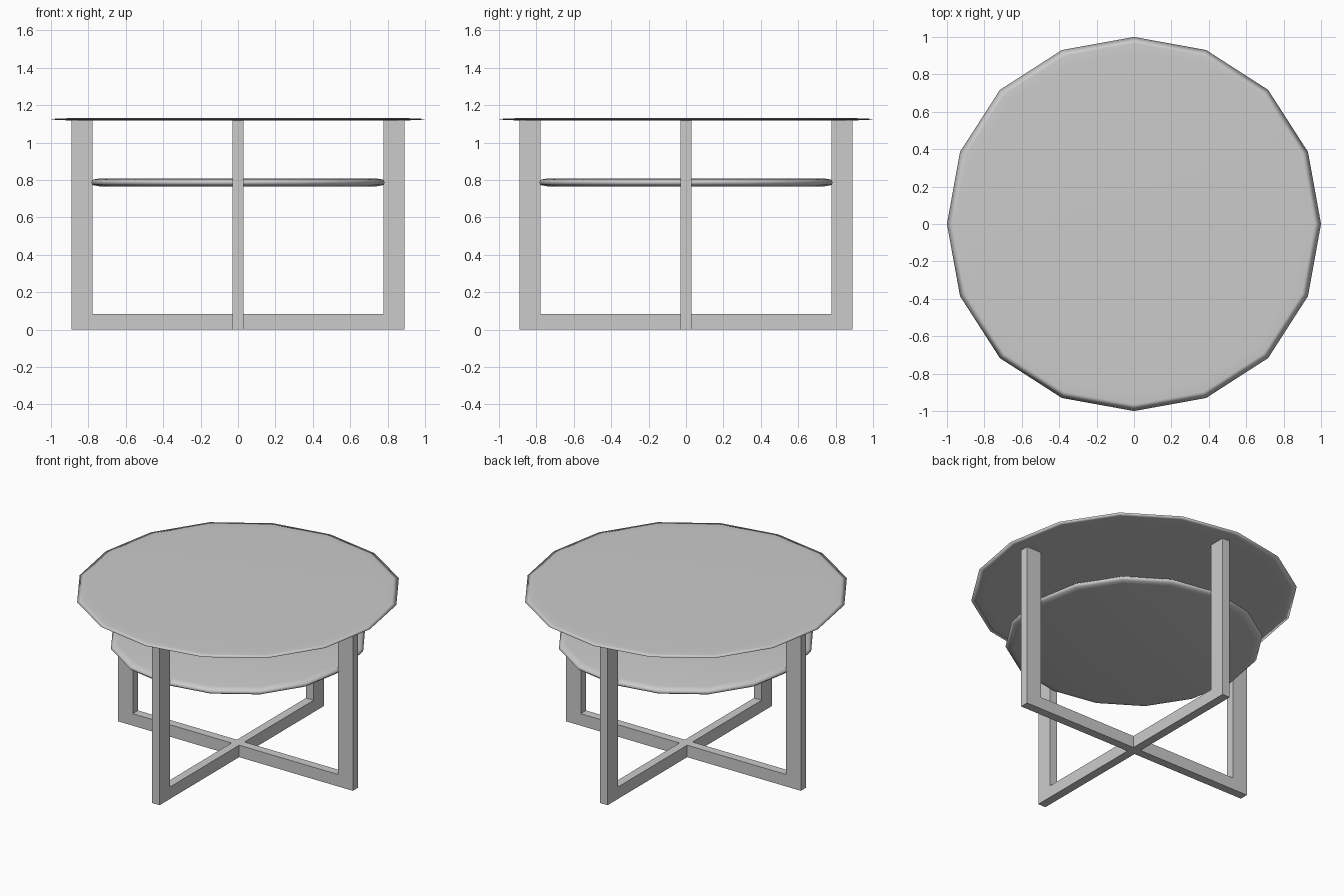
import bpy, bmesh, math

if "Cube" in bpy.data.objects:
    bpy.data.objects.remove(bpy.data.objects["Cube"])

SIDES = 16

def finish(bm, name, smooth):
    bmesh.ops.recalc_face_normals(bm, faces=bm.faces)
    me = bpy.data.meshes.new(name)
    bm.to_mesh(me)
    bm.free()
    for p in me.polygons:
        p.use_smooth = smooth
    ob = bpy.data.objects.new(name, me)
    bpy.context.collection.objects.link(ob)
    return ob

def disc(name, profile):
    """Closed low-poly disc from (radius, z) rings, with softly rounded rim."""
    bm = bmesh.new()
    rings = []
    for r, z in profile:
        ring = []
        for i in range(SIDES):
            a = 2 * math.pi * i / SIDES
            k = r * (1 + 0.014 * math.sin(2 * a) ** 2)  # slight bulge on diagonals
            ring.append(bm.verts.new((k * math.cos(a), k * math.sin(a), z)))
        rings.append(ring)
    for lo, hi in zip(rings, rings[1:]):
        for i in range(SIDES):
            j = (i + 1) % SIDES
            bm.faces.new((lo[i], lo[j], hi[j], hi[i]))
    bm.faces.new(rings[0])
    bm.faces.new(rings[-1])
    return finish(bm, name, True)

def u_frame(name, angle):
    """U-shaped flat-bar frame: two uprights joined by a floor bar."""
    out, inn, bar, top, half = 0.89, 0.777, 0.082, 1.125, 0.029
    pts = [(-out, 0), (out, 0), (out, top), (inn, top),
           (inn, bar), (-inn, bar), (-inn, top), (-out, top)]
    bm = bmesh.new()
    face = bm.faces.new([bm.verts.new((x, -half, z)) for x, z in pts])
    ext = bmesh.ops.extrude_face_region(bm, geom=[face])
    verts = [v for v in ext["geom"] if isinstance(v, bmesh.types.BMVert)]
    bmesh.ops.translate(bm, verts=verts, vec=(0, 2 * half, 0))
    ob = finish(bm, name, False)
    ob.rotation_euler.z = angle
    return ob

# Thin table top
disc("table_top", [(0.91, 1.119), (0.965, 1.120), (1.0, 1.125),
                   (0.965, 1.129), (0.91, 1.130)])

# Lower shelf, thicker with a rounded rim
disc("lower_shelf", [(0.74, 0.766), (0.775, 0.772), (0.79, 0.787),
                     (0.775, 0.802), (0.74, 0.808)])

# Two crossing leg frames
u_frame("leg_frame_side", 0)
u_frame("leg_frame_front", math.pi / 2)
